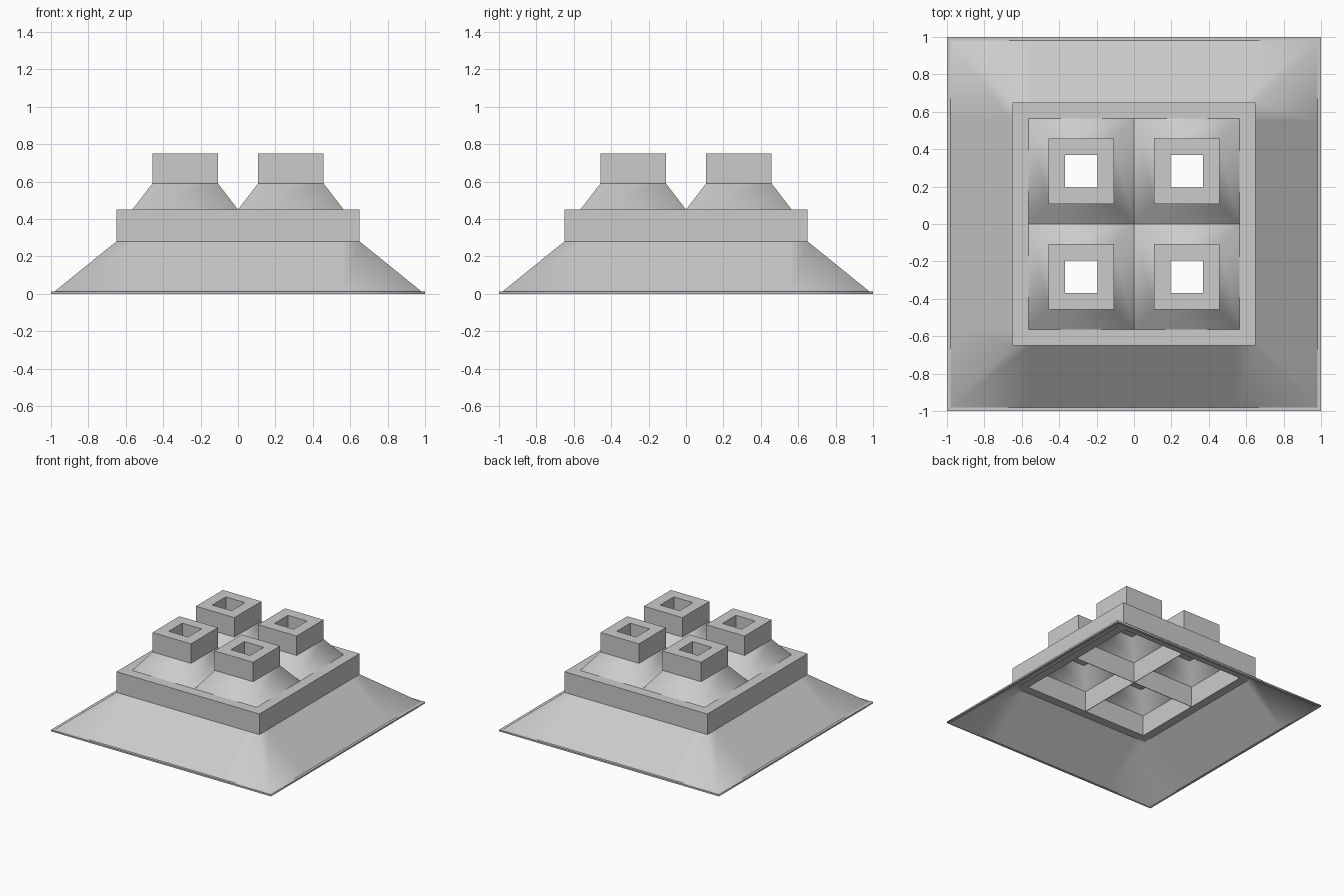
import bpy, bmesh

if "Cube" in bpy.data.objects:
    bpy.data.objects.remove(bpy.data.objects["Cube"])


def square_ring(half, z, split=None):
    """Counter-clockwise square outline; split adds two points per side."""
    steps = [-half] if split is None else [-half, -split, split]
    pts = []
    for t in steps:
        pts.append((t, -half, z))
    for t in steps:
        pts.append((half, t, z))
    for t in steps:
        pts.append((-t, half, z))
    for t in steps:
        pts.append((-half, -t, z))
    return pts


def square_loft(name, profile, closed=True, smooth=False, split=None, at=(0, 0)):
    """Sweep a (half width, z) profile around a square."""
    bm = bmesh.new()
    rings = [[bm.verts.new(p) for p in square_ring(h, z, split)] for h, z in profile]
    pairs = list(zip(rings, rings[1:]))
    if closed:
        pairs.append((rings[-1], rings[0]))
    for a, b in pairs:
        for j in range(len(a)):
            k = (j + 1) % len(a)
            bm.faces.new((a[j], a[k], b[k], b[j])).smooth = smooth
    # Creases follow the profile corners
    for ring in rings:
        for j, v in enumerate(ring):
            e = bm.edges.get((v, ring[(j + 1) % len(ring)]))
            e.smooth = False
    mesh = bpy.data.meshes.new(name)
    bm.to_mesh(mesh)
    bm.free()
    obj = bpy.data.objects.new(name, mesh)
    obj.location = (at[0], at[1], 0)
    bpy.context.collection.objects.link(obj)
    return obj


def box(name, size, z):
    bpy.ops.mesh.primitive_cube_add(size=1, location=(0, 0, z))
    obj = bpy.context.object
    obj.name = name
    obj.scale = size
    return obj


# Flared hollow skirt with thin lip
square_loft("skirt", [(1, 0), (1, 0.013), (0.98, 0.013), (0.65, 0.28),
                      (0.635, 0.28), (0.98, 0)], smooth=True, split=0.55)

# Upright frame around the cells
CELL = 0.2825
square_loft("frame", [(0.65, 0.28), (0.65, 0.45), (2 * CELL, 0.45), (2 * CELL, 0.28)])

# Thin crossed walls between the cells
box("divider_x", (4 * CELL, 0.004, 0.17), 0.365)
box("divider_y", (0.004, 4 * CELL, 0.17), 0.365)

# Four tapered hoods, each topped by a square collar with a through hole
for sx in (-1, 1):
    for sy in (-1, 1):
        at = (sx * CELL, sy * CELL)
        square_loft("hood", [(CELL, 0.45), (0.175, 0.59)], closed=False, smooth=True, at=at)
        square_loft("collar", [(0.175, 0.59), (0.175, 0.75), (0.0875, 0.75),
                               (0.0875, 0.59)], at=at)
